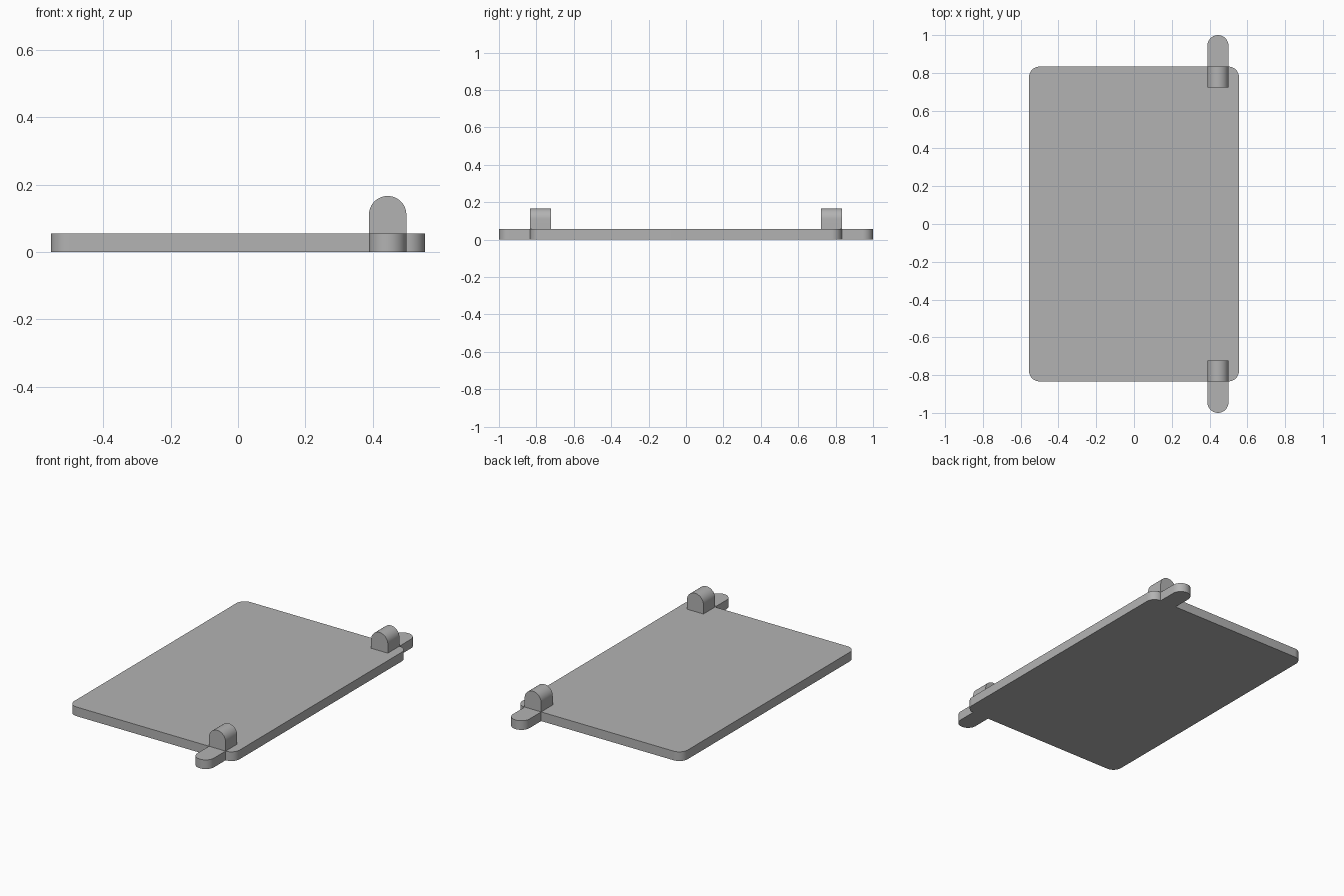
import bpy, bmesh
from math import pi, sin, cos
from mathutils import Matrix, Vector

cube = bpy.data.objects.get("Cube")
if cube:
    bpy.data.objects.remove(cube, do_unlink=True)

UNIT = 1 / 18            # thickness, corner radius and half tab width
HALF_X, HALF_Y = 10 * UNIT, 15 * UNIT
HINGE_X = 8 * UNIT

grey = bpy.data.materials.new("plain grey")
grey.use_nodes = True
grey.diffuse_color = (0.45, 0.45, 0.45, 1)
grey.node_tree.nodes["Principled BSDF"].inputs["Base Color"].default_value = grey.diffuse_color


def arc(cx, cy, r, start, end, steps):
    angles = [start + (end - start) * i / steps for i in range(steps + 1)]
    return [(cx + r * cos(a), cy + r * sin(a)) for a in angles]


def prism(name, outline, depth, matrix):
    """Extrude a flat outline along its local z, then place it."""
    bm = bmesh.new()
    face = bm.faces.new([bm.verts.new((x, y, 0)) for x, y in outline])
    grown = bmesh.ops.extrude_face_region(bm, geom=[face])["geom"]
    moved = [v for v in grown if isinstance(v, bmesh.types.BMVert)]
    bmesh.ops.translate(bm, verts=moved, vec=(0, 0, depth))
    bm.transform(matrix)
    bmesh.ops.recalc_face_normals(bm, faces=bm.faces)
    mesh = bpy.data.meshes.new(name)
    bm.to_mesh(mesh)
    bm.free()
    mesh.materials.append(grey)
    obj = bpy.data.objects.new(name, mesh)
    bpy.context.collection.objects.link(obj)
    bpy.ops.object.select_all(action='DESELECT')
    obj.select_set(True)
    bpy.context.view_layer.objects.active = obj
    bpy.ops.object.shade_smooth_by_angle(angle=pi / 6)


# Flat plate with rounded corners
plate = []
for i, (sx, sy) in enumerate([(1, 1), (-1, 1), (-1, -1), (1, -1)]):
    plate += arc(sx * (HALF_X - UNIT), sy * (HALF_Y - UNIT), UNIT,
                 i * pi / 2, (i + 1) * pi / 2, 12)
prism("plate", plate, UNIT, Matrix())

# Round-ended tabs on the plate edge and arched lugs just inside it
tab = [(-UNIT, 0), (UNIT, 0)] + arc(0, 2 * UNIT, UNIT, 0, pi, 24)
lug = [(-UNIT, 0), (UNIT, 0)] + arc(0, UNIT, UNIT, 0, pi, 24)
upright = Matrix.Rotation(pi / 2, 4, 'X')
for side, sign in (("front", -1), ("back", 1)):
    turn = Matrix.Rotation(pi if sign < 0 else 0, 4, 'Z')
    edge = Matrix.Translation(Vector((HINGE_X, sign * HALF_Y, 0)))
    prism(side + "_tab", tab, UNIT, edge @ turn)
    raised = Matrix.Translation(Vector((0, 0, UNIT)))
    prism(side + "_lug", lug, 2 * UNIT, edge @ raised @ turn @ upright)
